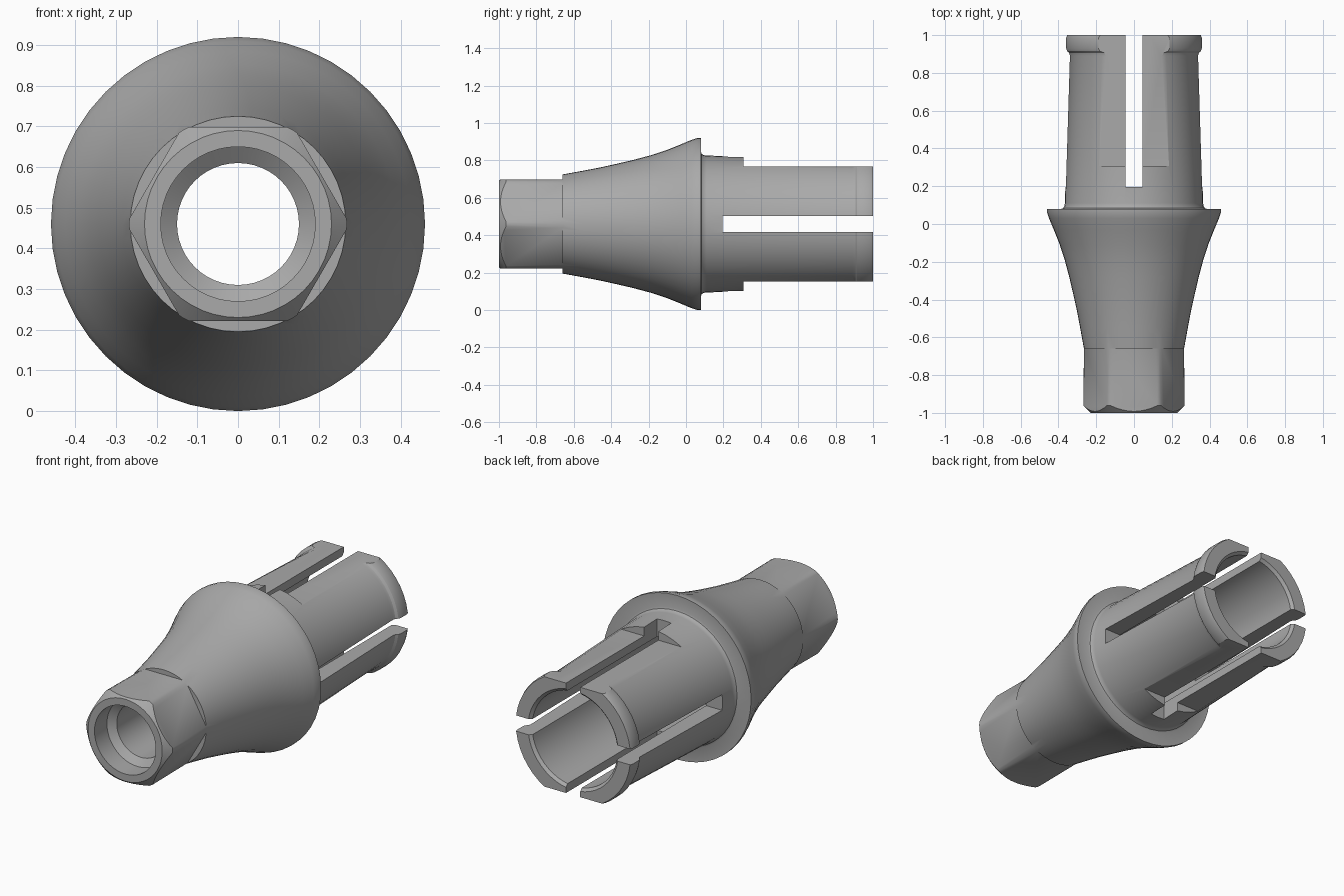
import bpy, bmesh, math
from mathutils import Matrix, Vector

AXIS_Z = 0.46
if "Cube" in bpy.data.objects:
    bpy.data.objects.remove(bpy.data.objects["Cube"], do_unlink=True)

metal = bpy.data.materials.new("satin grey metal")
grey = (0.4, 0.4, 0.4, 1)
metal.use_nodes = True
metal.diffuse_color = grey
metal.node_tree.nodes["Principled BSDF"].inputs["Base Color"].default_value = grey


def add_object(name, bm):
    bmesh.ops.recalc_face_normals(bm, faces=bm.faces)
    mesh = bpy.data.meshes.new(name)
    bm.to_mesh(mesh)
    bm.free()
    mesh.materials.append(metal)
    obj = bpy.data.objects.new(name, mesh)
    bpy.context.collection.objects.link(obj)
    return obj


def lathe(name, profile, sides):
    """Revolve a closed (radius, y) profile around the long axis."""
    bm = bmesh.new()
    rings = []
    for i in range(sides):
        a = math.tau * i / sides
        rings.append([bm.verts.new((r * math.cos(a), y, AXIS_Z + r * math.sin(a)))
                      for r, y in profile])
    n = len(profile)
    for i in range(sides):
        one, two = rings[i], rings[(i + 1) % sides]
        for j in range(n):
            k = (j + 1) % n
            bm.faces.new((one[j], one[k], two[k], two[j]))
    return add_object(name, bm)


def box(name, low, high):
    low, high = Vector(low), Vector(high)
    bm = bmesh.new()
    place = Matrix.Translation((low + high) / 2) @ Matrix.Diagonal((*(high - low), 1))
    bmesh.ops.create_cube(bm, size=1, matrix=place)
    return add_object(name, bm)


# Turned body: nose, flared collar, sleeve with end lip
outer = [(0.23, -1), (0.268, -0.962), (0.265, -0.66), (0.285, -0.55), (0.302, -0.46),
         (0.322, -0.37), (0.343, -0.28), (0.367, -0.19), (0.393, -0.11), (0.425, -0.03),
         (0.45, 0.03), (0.46, 0.06), (0.46, 0.08),
         (0.385, 0.08), (0.375, 0.084), (0.368, 0.095), (0.366, 0.11),
         (0.342, 0.89), (0.346, 0.905), (0.357, 0.915), (0.362, 0.93),
         (0.362, 0.985), (0.356, 1)]
# Stepped through bore, from the rear to the nose
bore = [(0.28, 1), (0.265, 0.985), (0.265, -0.2), (0.15, -0.27),
        (0.15, -0.86), (0.19, -0.89), (0.19, -1)]
body = lathe("connector_body", outer + bore, 48)

# Cutters: hexagonal nose, crossed slots, flats above and below the sleeve
cutters = [lathe("hex_cutter", [(0.238 / math.cos(math.pi / 6), -1.1), (0.7, -1.1),
                                (0.7, -0.66), (0.238 / math.cos(math.pi / 6), -0.66)], 6)]
half = 0.044
cutters.append(box("upright_slot_cutter", (-half, 0.195, -0.5), (half, 1.2, 1.5)))
cutters.append(box("level_slot_cutter", (-1, 0.195, AXIS_Z - half), (1, 1.2, AXIS_Z + half)))
for side in (-1, 1):
    near, far = AXIS_Z + side * 0.308, AXIS_Z + side * 0.8
    cutters.append(box("flat_cutter", (-0.6, 0.308, min(near, far)), (0.6, 1.2, max(near, far))))

bpy.ops.object.select_all(action="DESELECT")
bpy.context.view_layer.objects.active = body
body.select_set(True)
for cutter in cutters:
    cut = body.modifiers.new(cutter.name, "BOOLEAN")
    cut.operation = "DIFFERENCE"
    cut.solver = "EXACT"
    cut.object = cutter
    cutter.hide_render = True
    bpy.ops.object.modifier_apply(modifier=cut.name)
    bpy.data.objects.remove(cutter, do_unlink=True)

# Smooth turned surfaces, crisp machined edges
bpy.ops.object.shade_smooth_by_angle(angle=math.radians(28))
